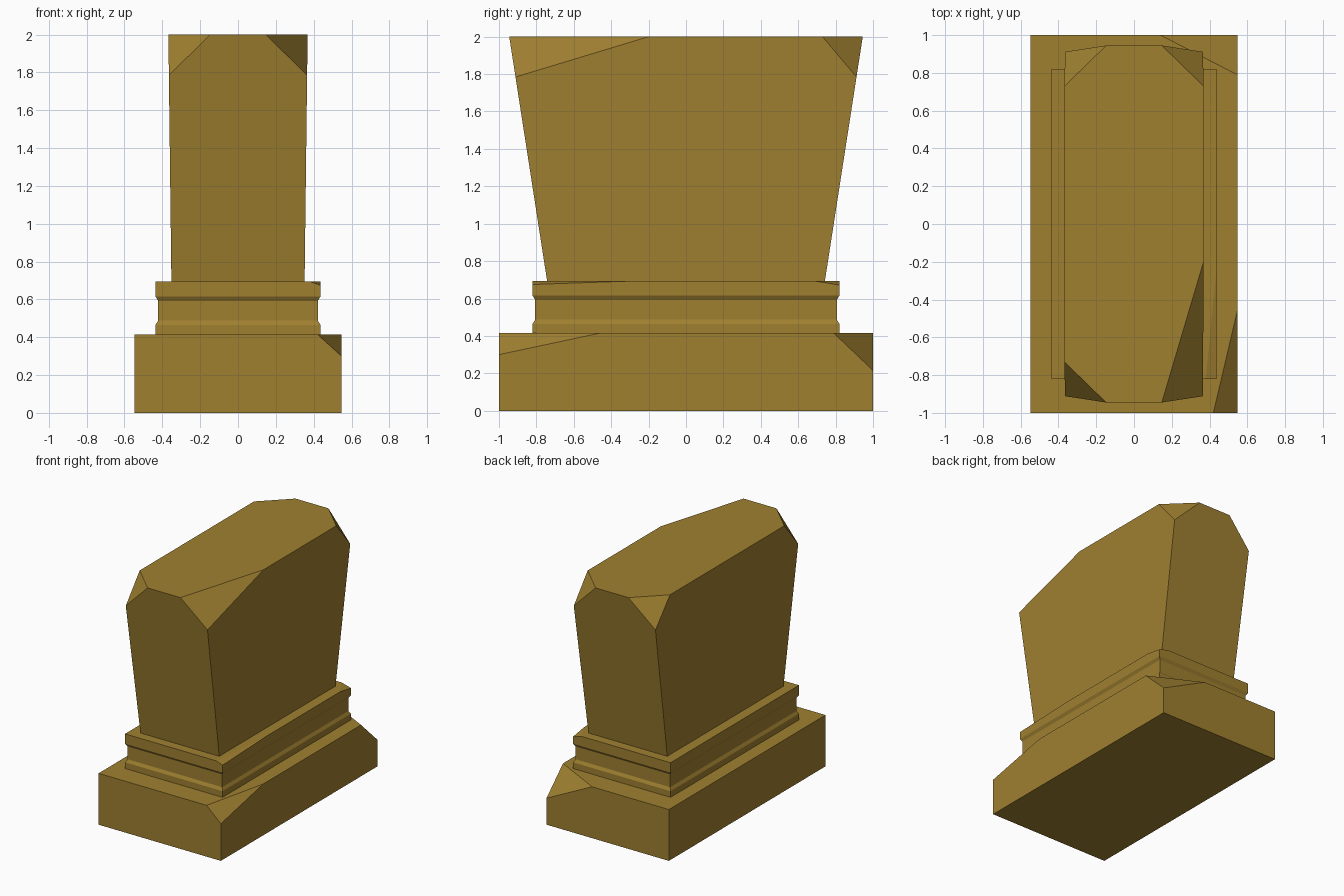
import bpy
import bmesh
from mathutils import Vector

cube = bpy.data.objects.get("Cube")
if cube:
    bpy.data.objects.remove(cube, do_unlink=True)

# Single ochre stone colour
STONE = (0.35, 0.215, 0.03, 1.0)
stone = bpy.data.materials.new("ochre_stone")
stone.use_nodes = True
stone.diffuse_color = STONE
bsdf = next(n for n in stone.node_tree.nodes if n.type == 'BSDF_PRINCIPLED')
bsdf.inputs["Base Color"].default_value = STONE
bsdf.inputs["Roughness"].default_value = 0.9


def chip(bm, points):
    """Slice off the corner above the plane through three points and cap it."""
    a, b, c = (Vector(p) for p in points)
    normal = (b - a).cross(c - a).normalized()
    if normal.z < 0:
        normal.negate()
    geom = bm.verts[:] + bm.edges[:] + bm.faces[:]
    cut = bmesh.ops.bisect_plane(bm, geom=geom, plane_co=a, plane_no=normal,
                                 dist=1e-5, clear_outer=True)
    edges = [e for e in cut["geom_cut"]
             if isinstance(e, bmesh.types.BMEdge) and e.is_boundary]
    bmesh.ops.holes_fill(bm, edges=edges, sides=0)


def stacked_block(name, levels, chips):
    """Rectangular block from (half width, half depth, height) levels."""
    bm = bmesh.new()
    rings = [[bm.verts.new((sx * hx, sy * hy, z))
              for sx, sy in ((-1, -1), (1, -1), (1, 1), (-1, 1))]
             for hx, hy, z in levels]
    for low, high in zip(rings, rings[1:]):
        for i in range(4):
            j = (i + 1) % 4
            bm.faces.new((low[i], low[j], high[j], high[i]))
    bm.faces.new(rings[0][::-1])
    bm.faces.new(rings[-1])
    for points in chips:
        chip(bm, points)
    bmesh.ops.recalc_face_normals(bm, faces=bm.faces[:])
    mesh = bpy.data.meshes.new(name)
    bm.to_mesh(mesh)
    bm.free()
    mesh.materials.append(stone)
    obj = bpy.data.objects.new(name, mesh)
    bpy.context.collection.objects.link(obj)
    return obj


def corner(hx, hy, top, x_cut, y_cut, low):
    """Chip points: on the short top edge, long top edge and upright edge."""
    return [(x_cut, hy, top), (hx, y_cut, top), low]


# Plinth with two broken corners on the +x side
W, D, H = 0.547, 1.0, 0.415
stacked_block("plinth", [(W, D, 0), (W, D, H)], [
    corner(W, -D, H, 0.42, -0.46, (W, -D, 0.30)),
    corner(W, D, H, 0.14, 0.79, (W, D, 0.215)),
])

# Moulded collar with a recessed band
W, D, H = 0.436, 0.82, 0.695
stacked_block("moulded_collar", [
    (W, D, 0.415), (W, D, 0.465), (0.422, 0.806, 0.488),
    (0.422, 0.806, 0.592), (W, D, 0.615), (W, D, H),
], [
    corner(W, -D, H, 0.38, -0.25, (W, -D, 0.675)),
    corner(W, D, H, 0.355, 0.68, (W, D, 0.672)),
])

# Flared upper block, all four top corners chipped, one chip much longer
W, D, H = 0.368, 0.945, 2.0
chips = []
for sx in (-1, 1):
    for sy in (-1, 1):
        y_cut = -0.2 if (sx, sy) == (1, -1) else sy * 0.73
        chips.append(corner(sx * W, sy * D, H, sx * 0.147, y_cut,
                            (sx * 0.365, sy * 0.911, 1.785)))
stacked_block("flared_block", [(0.352, 0.742, 0.69), (W, D, H)], chips)
